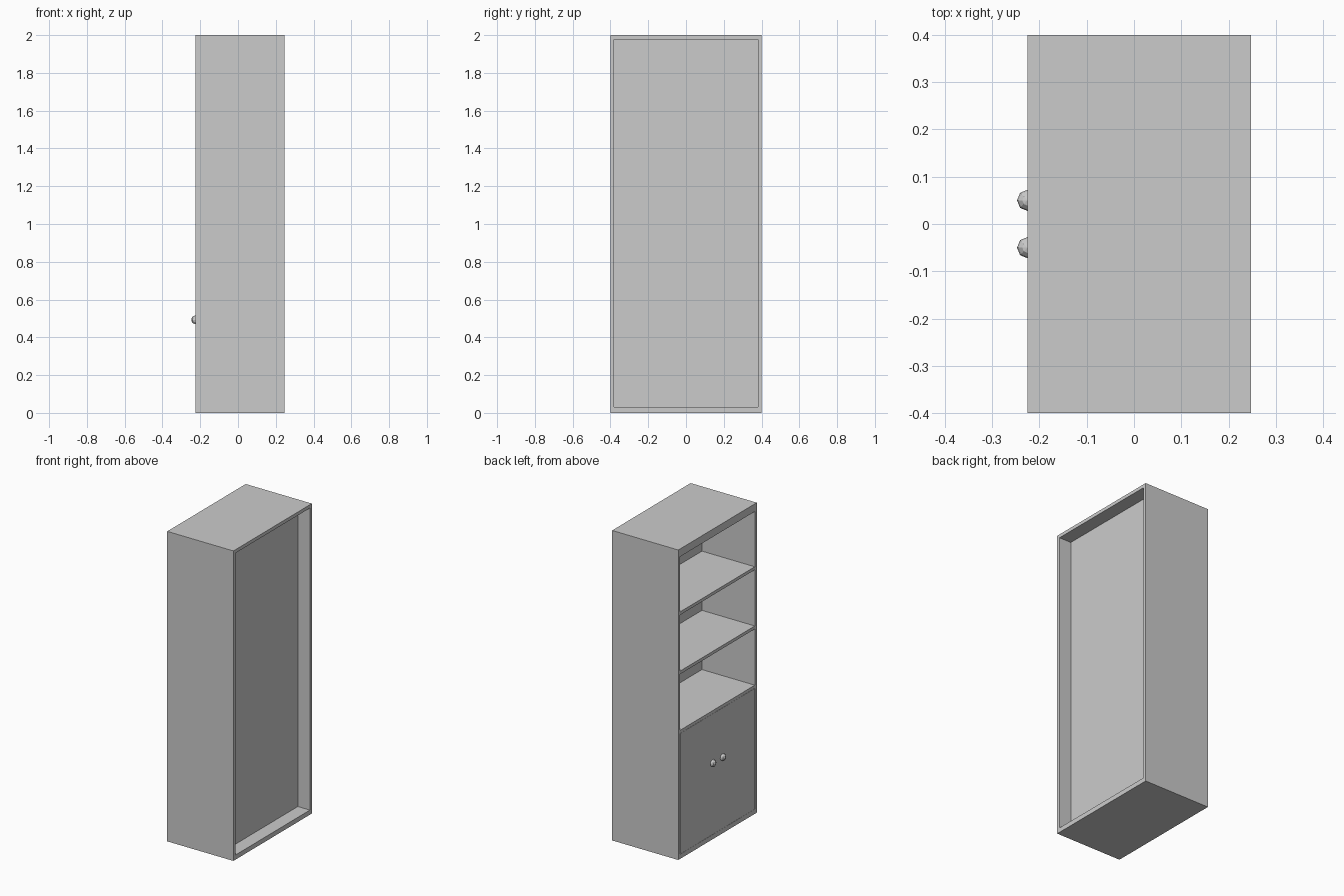
import bpy, bmesh
from mathutils import Matrix

if "Cube" in bpy.data.objects:
    bpy.data.objects.remove(bpy.data.objects["Cube"])

FRONT, BACK = -0.225, 0.247      # open front faces -x
W, H, T = 0.4, 2.0, 0.02         # half width, height, board thickness
PANEL = 0.152                    # inner face of the recessed back panel


def finish(bm, name):
    me = bpy.data.meshes.new(name)
    bm.to_mesh(me)
    bm.free()
    ob = bpy.data.objects.new(name, me)
    bpy.context.collection.objects.link(ob)
    return ob


def box(name, x, y, z):
    bm = bmesh.new()
    size = [b - a for a, b in (x, y, z)]
    mid = [(a + b) / 2 for a, b in (x, y, z)]
    bmesh.ops.create_cube(bm, size=1, matrix=Matrix.Translation(mid) @ Matrix.Diagonal((*size, 1)))
    return finish(bm, name)


inner = (-W + T, W - T)

# carcass
box("top_board", (FRONT, BACK), inner, (H - 0.022, H))
box("bottom_board", (FRONT, BACK), inner, (0, 0.03))
box("top_fascia", (FRONT, FRONT + T), inner, (H - 0.05, H - 0.022))
box("back_panel", (PANEL, PANEL + 0.009), inner, (0.03, H - 0.022))

# open shelves; the lowest one covers the cupboard
for i, top in enumerate((0.83, 1.212, 1.594)):
    box(f"shelf_{i + 1}", (FRONT, PANEL), inner, (top - T, top))

# sides, doors and faceted knobs, one of each per side
for name, s in (("left", 1), ("right", -1)):
    box(f"{name}_side", (FRONT, BACK), sorted((s * (W - T), s * W)), (0, H))
    box(f"{name}_door", (FRONT, FRONT + T), sorted((s * 0.001, s * (W - T - 0.001))), (0.031, 0.809))
    bm = bmesh.new()
    bmesh.ops.create_uvsphere(bm, u_segments=8, v_segments=6, radius=0.0225,
                              matrix=Matrix.Translation((FRONT, s * 0.05, 0.493)))
    finish(bm, f"{name}_knob")
